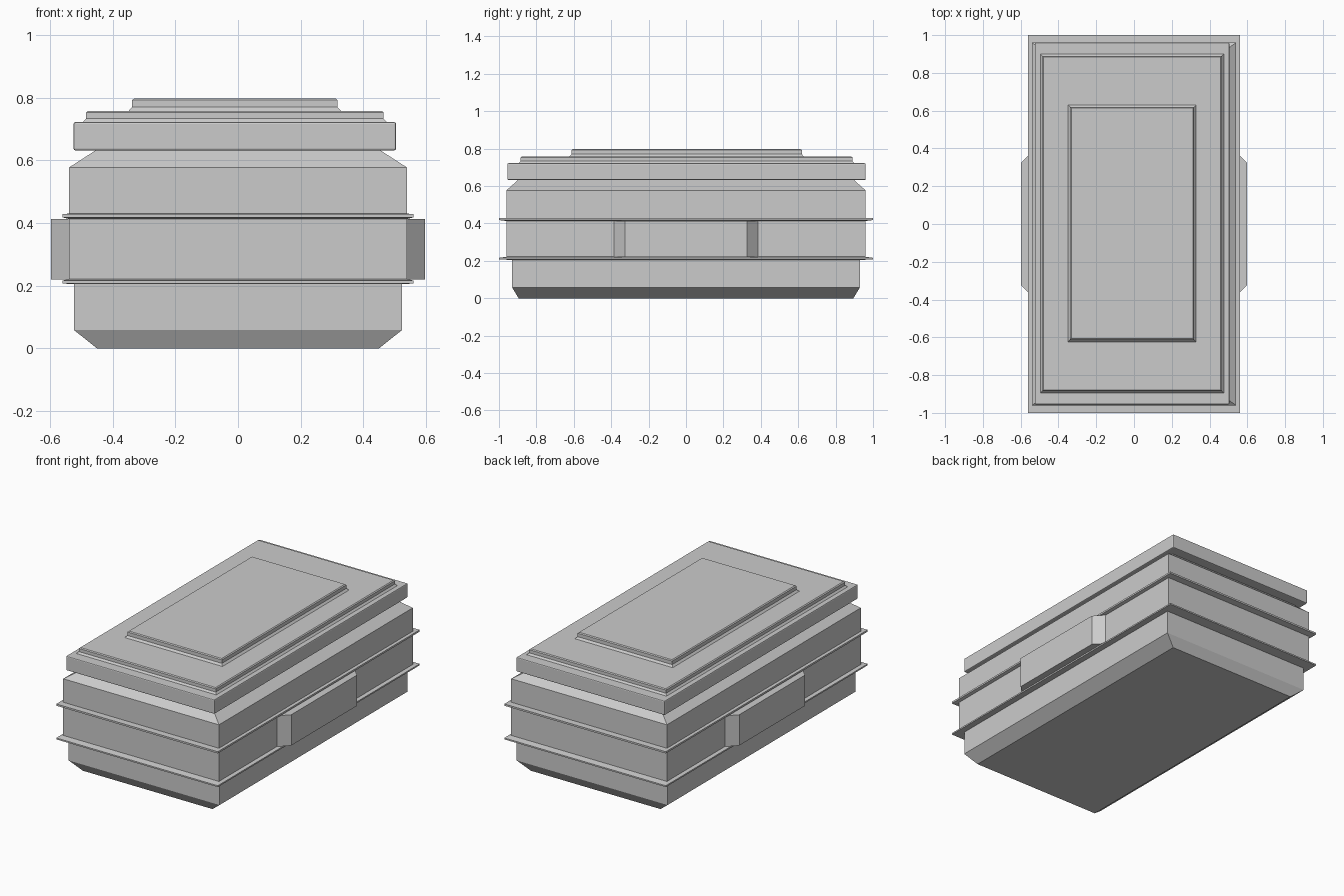
import bpy, bmesh

cube = bpy.data.objects.get("Cube")
if cube:
    bpy.data.objects.remove(cube, do_unlink=True)

grey = bpy.data.materials.new("plain grey")
grey.use_nodes = True
colour = (0.6, 0.6, 0.6, 1)
grey.diffuse_color = colour
grey.node_tree.nodes["Principled BSDF"].inputs["Base Color"].default_value = colour


def finish(name, bm):
    bmesh.ops.recalc_face_normals(bm, faces=bm.faces)
    mesh = bpy.data.meshes.new(name)
    bm.to_mesh(mesh)
    bm.free()
    mesh.materials.append(grey)
    obj = bpy.data.objects.new(name, mesh)
    bpy.context.collection.objects.link(obj)
    return obj


def loft(name, rings, cx=0, cy=0):
    """Stack rectangles given as (z, half width, half length) and cap both ends."""
    bm = bmesh.new()
    corners = ((-1, -1), (1, -1), (1, 1), (-1, 1))
    loops = [[bm.verts.new((cx + sx * hx, cy + sy * hy, z)) for sx, sy in corners]
             for z, hx, hy in rings]
    for low, high in zip(loops, loops[1:]):
        for i in range(4):
            j = (i + 1) % 4
            bm.faces.new((low[i], low[j], high[j], high[i]))
    bm.faces.new(loops[0][::-1])
    bm.faces.new(loops[-1])
    return finish(name, bm)


def soften(obj, width):
    bevel = obj.modifiers.new("edge bevel", "BEVEL")
    bevel.width = width
    bevel.segments = 2
    bevel.limit_method = "ANGLE"


# Box body with chamfered base and shoulder, and two thin flanges
loft("body", [
    (0, 0.45, 0.895), (0.058, 0.523, 0.93), (0.205, 0.523, 0.93),
    (0.207, 0.56, 1.0), (0.216, 0.56, 1.0), (0.222, 0.54, 0.96),
    (0.413, 0.54, 0.96), (0.418, 0.56, 1.0), (0.429, 0.56, 1.0),
    (0.43, 0.54, 0.96), (0.577, 0.54, 0.96), (0.635, 0.45, 0.895)])

# Overhanging lid with two raised panels, set slightly off centre
lid = loft("lid", [(0.632, 0.515, 0.958), (0.722, 0.515, 0.958)], -0.01, 0.003)
soften(lid, 0.006)


def panel(name, z, top, hx, hy):
    loft(name, [(z, hx + 0.012, hy + 0.012), (z + 0.013, hx, hy),
                (top - 0.005, hx, hy), (top, hx - 0.006, hy - 0.006)], -0.01, 0.003)


panel("lid_panel", 0.72, 0.758, 0.475, 0.887)
panel("top_panel", 0.757, 0.797, 0.328, 0.616)


# Tapered handle blocks on both sides
def handle(name, side):
    bm = bmesh.new()
    outline = ((0.535, -0.39), (0.597, -0.325), (0.597, 0.325), (0.535, 0.39))
    base = bm.faces.new([bm.verts.new((side * x, y, 0.22)) for x, y in outline])
    top = bmesh.ops.extrude_face_region(bm, geom=[base])["geom"]
    bmesh.ops.translate(bm, vec=(0, 0, 0.193),
                        verts=[v for v in top if isinstance(v, bmesh.types.BMVert)])
    finish(name, bm)


for side, label in ((1, "left"), (-1, "right")):
    handle(label + "_handle", side)
